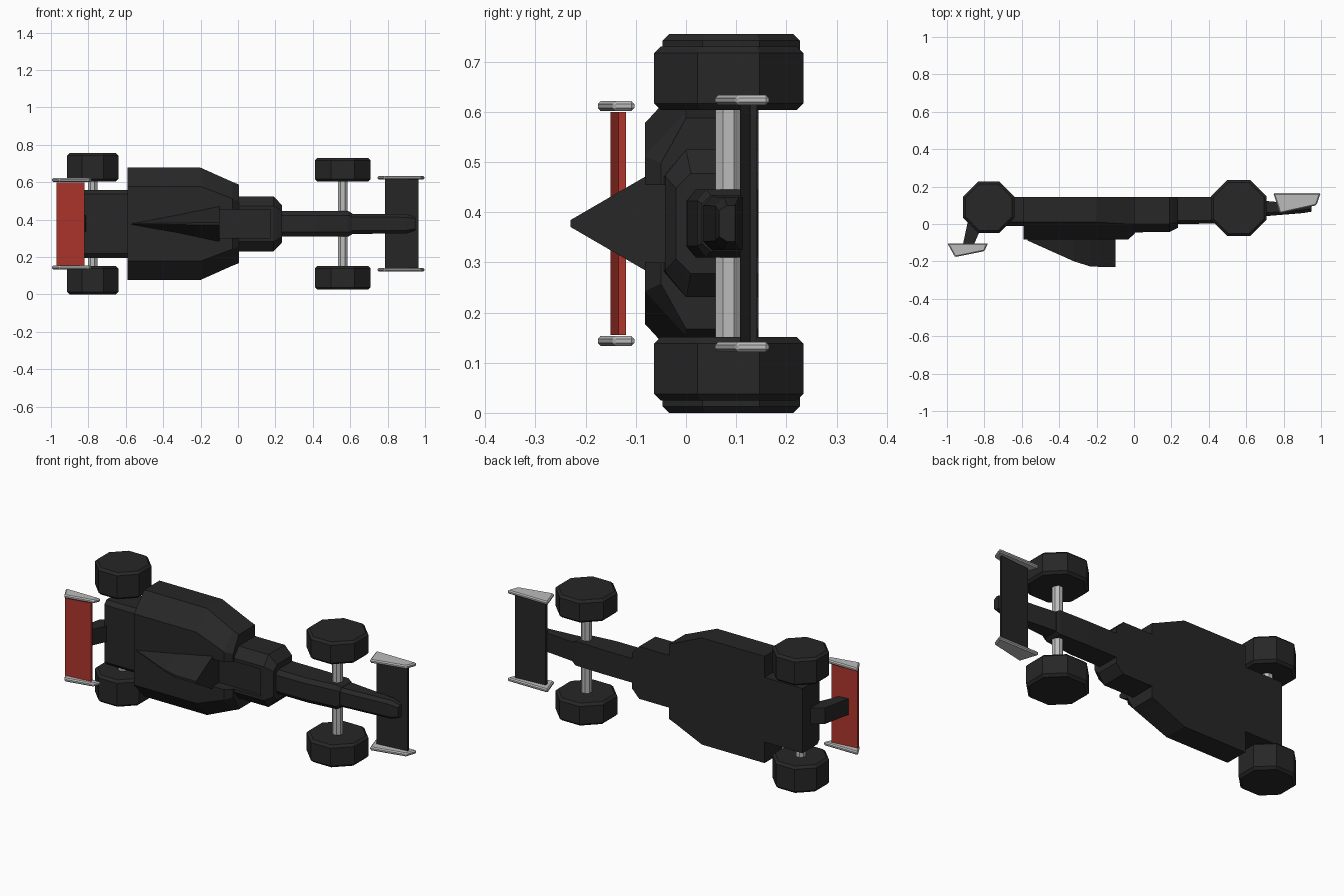
import bpy, bmesh, math

if "Cube" in bpy.data.objects:
    bpy.data.objects.remove(bpy.data.objects["Cube"])

CZ = 0.3775  # car's centre line (the car lies on its side: its up is -y)


def material(name, rgb):
    m = bpy.data.materials.new(name)
    m.diffuse_color = (*rgb, 1)
    m.use_nodes = True
    m.node_tree.nodes["Principled BSDF"].inputs["Base Color"].default_value = m.diffuse_color
    return m


BLACK = material("black", (0.02, 0.02, 0.02))
RED = material("red", (0.42, 0.035, 0.025))
GREY = material("light_grey", (0.5, 0.5, 0.5))


def skin(name, rings, mat):
    """Bridge equal-length rings of points and cap both ends."""
    bm = bmesh.new()
    vr = [[bm.verts.new(p) for p in r] for r in rings]
    n = len(vr[0])
    for a, b in zip(vr, vr[1:]):
        for i in range(n):
            j = (i + 1) % n
            bm.faces.new((a[i], a[j], b[j], b[i]))
    bm.faces.new(vr[0])
    bm.faces.new(vr[-1][::-1])
    bmesh.ops.recalc_face_normals(bm, faces=bm.faces)
    me = bpy.data.meshes.new(name)
    bm.to_mesh(me)
    bm.free()
    ob = bpy.data.objects.new(name, me)
    bpy.context.collection.objects.link(ob)
    if mat:
        me.materials.append(mat)
    return ob


def hull(name, sections, mat=BLACK):
    """Sections: (x, half profile of (half width, y)), mirrored about CZ."""
    rings = []
    for x, half in sections:
        ring = [(x, y, CZ + w) for w, y in half]
        ring += [(x, y, CZ - w) for w, y in reversed(half)]
        rings.append(ring)
    return skin(name, rings, mat)


def prism(name, profile, z0, z1, mat):
    """Extrude an (x, y) outline across the car."""
    return skin(name, [[(x, y, z) for x, y in profile] for z in (z0, z1)], mat)


def octagon(name, x, y, rings, mat):
    """Eight-sided turned part; rings are (z, distance to flat)."""
    pts = []
    for z, a in rings:
        r = a / math.cos(math.pi / 8)
        pts.append([(x + r * math.cos((k + .5) * math.pi / 4),
                     y + r * math.sin((k + .5) * math.pi / 4), z) for k in range(8)])
    return skin(name, pts, mat)


# main body with sloping shoulders
body = hull("main_body", [
    (-0.59, [(0.30, 0.145), (0.30, 0.01), (0.20, -0.082)]),
    (-0.20, [(0.30, 0.145), (0.30, 0.01), (0.20, -0.082)]),
    (-0.03, [(0.224, 0.145), (0.224, 0.0), (0.135, -0.082)]),
    (0.005, [(0.21, 0.145), (0.21, 0.0), (0.12, -0.05)]),
])

# cockpit surround
cockpit = hull("cockpit_surround", [
    (-0.01, [(0.147, 0.145), (0.147, 0.0), (0.095, -0.045)]),
    (0.19, [(0.147, 0.145), (0.147, 0.0), (0.095, -0.042)]),
    (0.235, [(0.10, 0.145), (0.10, 0.01), (0.07, -0.02)]),
])

# cockpit opening
cutter = prism("cockpit_cutter", [(-0.1, -0.3), (0.17, -0.3), (0.17, -0.025), (-0.1, -0.025)],
               CZ - 0.077, CZ + 0.077, None)
cutter.hide_render = True
cutter.hide_set(True)
for ob in (body, cockpit):
    mod = ob.modifiers.new("opening", 'BOOLEAN')
    mod.operation = 'DIFFERENCE'
    mod.object = cutter
    mod.solver = 'EXACT'

# engine cover fin, rear deck
hull("engine_cover", [
    (-0.57, [(0.004, -0.07), (0.002, -0.088)]),
    (-0.32, [(0.052, -0.07), (0.004, -0.20)]),
    (-0.23, [(0.072, -0.07), (0.006, -0.228)]),
    (-0.10, [(0.100, -0.07), (0.007, -0.230)]),
])
hull("rear_deck", [
    (-0.825, [(0.182, 0.145), (0.182, 0.01), (0.16, -0.01)]),
    (-0.58, [(0.182, 0.145), (0.182, 0.01), (0.16, -0.01)]),
])

# nose, collar and tip
hull("nose", [
    (0.20, [(0.068, 0.145), (0.068, 0.02), (0.045, 0.0)]),
    (0.42, [(0.068, 0.145), (0.068, 0.02), (0.045, 0.002)]),
    (0.59, [(0.068, 0.14), (0.068, 0.04), (0.045, 0.022)]),
    (0.61, [(0.056, 0.135), (0.056, 0.05), (0.040, 0.032)]),
])
hull("nose_tip", [
    (0.58, [(0.054, 0.135), (0.054, 0.05), (0.036, 0.032)]),
    (0.90, [(0.052, 0.105), (0.052, 0.075), (0.035, 0.058)]),
    (0.95, [(0.036, 0.098), (0.036, 0.082), (0.026, 0.066)]),
])

# wheels and axles
for label, x, y, a, out in (("rear", -0.777, 0.09, 0.137, 0.0),
                            ("front", 0.56, 0.085, 0.149, 0.025)):
    for side, s in (("left", 1), ("right", -1)):
        outer, inner, c = CZ - out, CZ - 0.151, 0.013
        octagon(f"{label}_{side}_wheel", x, y,
                [(CZ + s * outer, a - c), (CZ + s * (outer - c), a),
                 (CZ + s * (inner + 0.229 - 0.229 + c), a), (CZ + s * inner, a - c)], BLACK)
    octagon(f"{label}_axle", x, y, [(0.1, 0.026), (2 * CZ - 0.1, 0.026)], GREY)

# wings with bevelled end plates
wings = {
    "rear": ([(-0.97, -0.15), (-0.97, -0.138), (-0.82, -0.12), (-0.82, -0.135)], 0.222, RED,
             [(-0.998, -0.103), (-0.78, -0.103), (-0.80, -0.145), (-0.957, -0.177)], 0.234),
    "front": ([(0.785, 0.108), (0.785, 0.128), (0.965, 0.142), (0.965, 0.128)], 0.24, BLACK,
              [(0.745, 0.165), (0.998, 0.165), (0.975, 0.10), (0.78, 0.057)], 0.246),
}
for label, (plane, half, mat, plate, off) in wings.items():
    prism(f"{label}_wing", plane, CZ - half, CZ + half, mat)
    for side, s in (("left", 1), ("right", -1)):
        z = CZ + s * off
        ob = prism(f"{label}_{side}_end_plate", plate, z - 0.01, z + 0.01, GREY)
        bev = ob.modifiers.new("bevel", 'BEVEL')
        bev.width = 0.006
        bev.segments = 1

# rear wing strut
prism("rear_wing_strut", [(-0.81, -0.005), (-0.865, -0.13), (-0.92, -0.135),
                          (-0.885, 0.03), (-0.81, 0.085)], CZ - 0.045, CZ + 0.045, BLACK)
